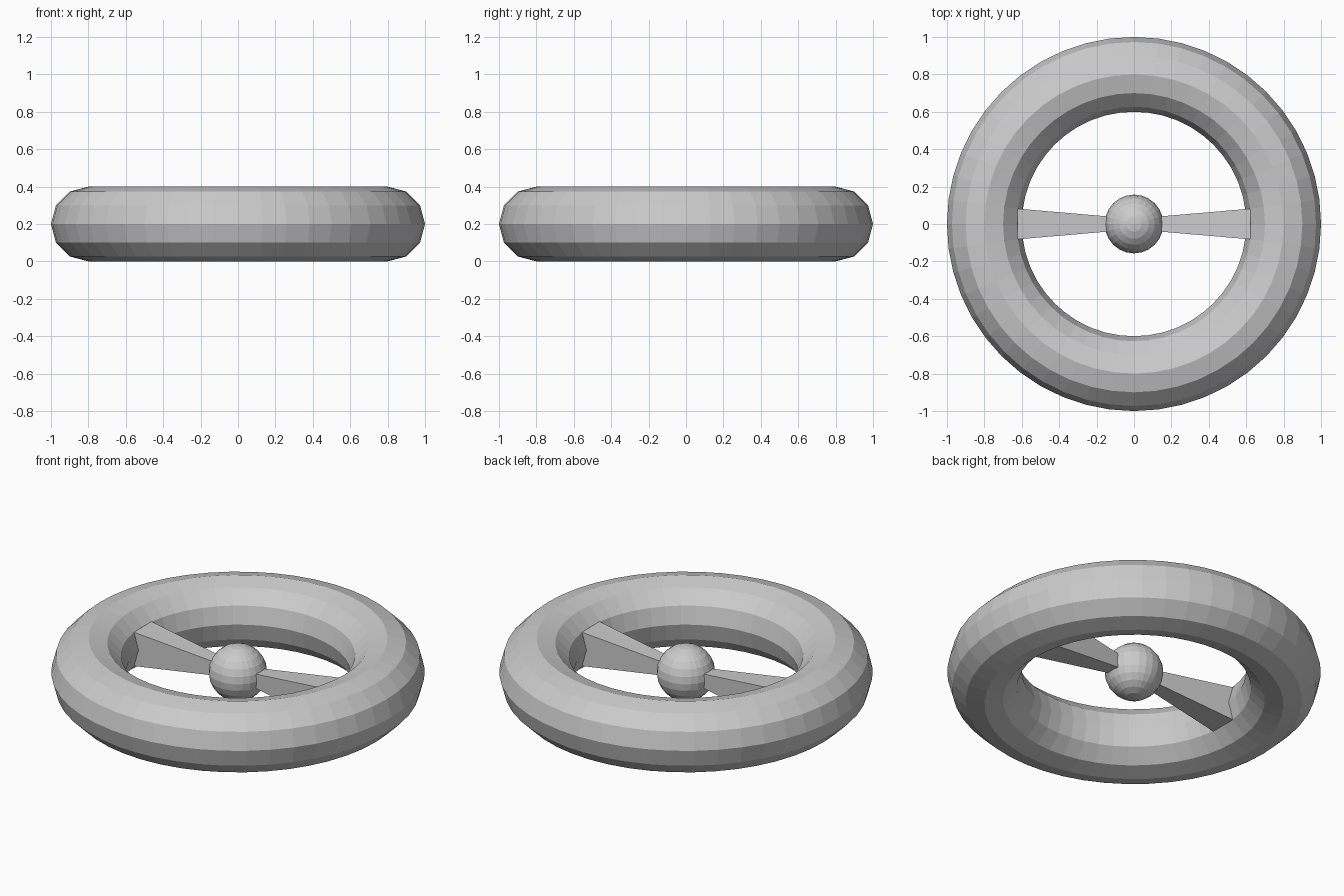
import bpy, bmesh

if "Cube" in bpy.data.objects:
    bpy.data.objects.remove(bpy.data.objects["Cube"])

CENTRE_Z = 0.2

# Outer ring
bpy.ops.mesh.primitive_torus_add(major_radius=0.8, minor_radius=0.2,
                                 major_segments=48, minor_segments=12,
                                 location=(0, 0, CENTRE_Z))
bpy.context.object.name = "ring"

# Central hub
bpy.ops.mesh.primitive_uv_sphere_add(segments=24, ring_count=12, radius=0.157,
                                     location=(0, 0, CENTRE_Z))
bpy.context.object.name = "hub"


def spoke(name, side):
    """Four-sided bar widening from the hub to the ring's inner faces."""
    bm = bmesh.new()
    bmesh.ops.create_cube(bm, size=2)
    for v in bm.verts:
        x, half_y, half_z = (0.623, 0.082, 0.1) if v.co.x * side > 0 else (0.145, 0.041, 0.042)
        v.co = (side * x, v.co.y * half_y, v.co.z * half_z)
    bmesh.ops.recalc_face_normals(bm, faces=bm.faces)
    mesh = bpy.data.meshes.new(name)
    bm.to_mesh(mesh)
    bm.free()
    obj = bpy.data.objects.new(name, mesh)
    obj.location.z = CENTRE_Z
    bpy.context.collection.objects.link(obj)


# Spokes on both sides
spoke("spoke_right", 1)
spoke("spoke_left", -1)
